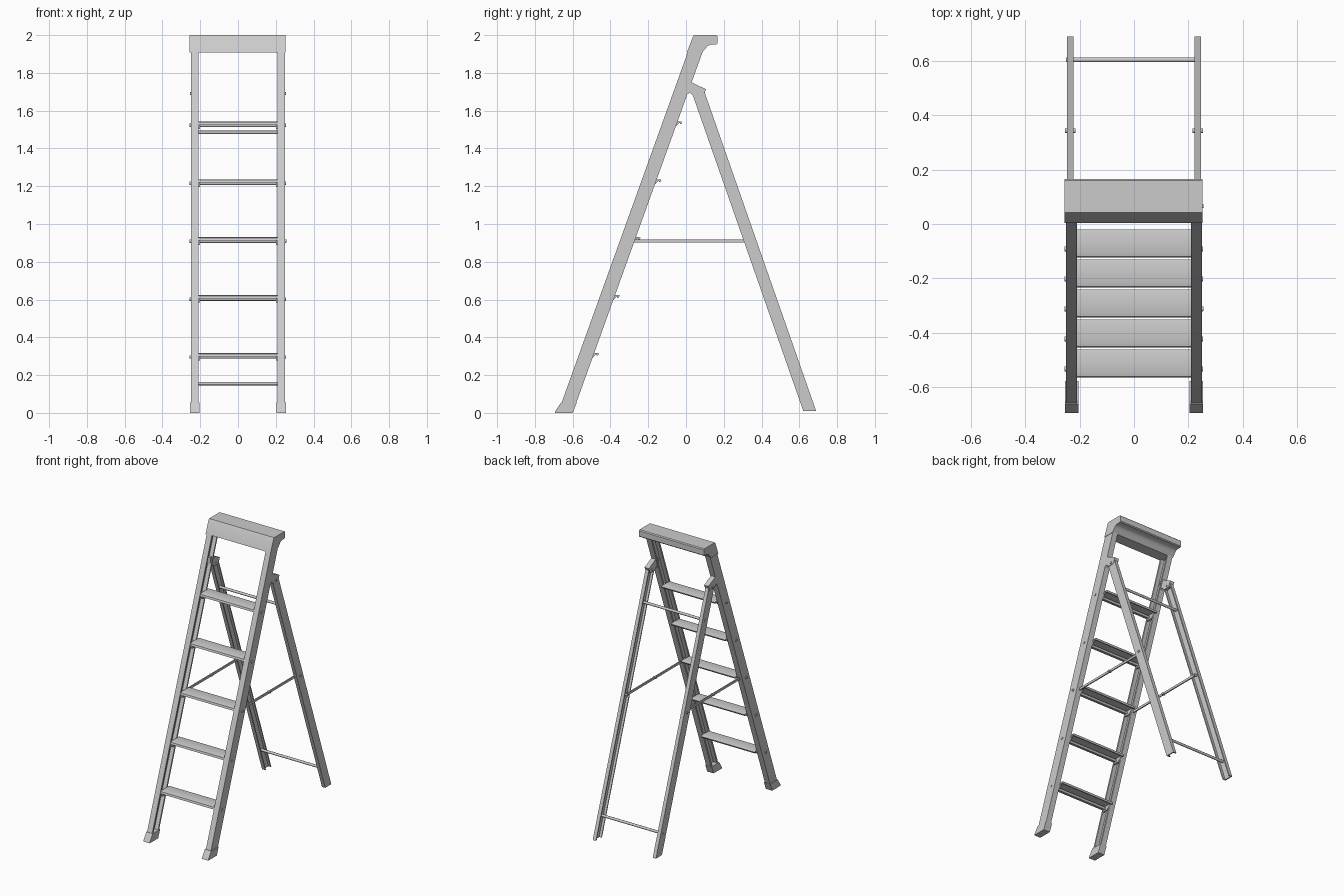
import bpy
import bmesh
from mathutils import Vector

cube = bpy.data.objects.get("Cube")
if cube:
    bpy.data.objects.remove(cube, do_unlink=True)

grey = bpy.data.materials.new("light_grey")
grey.use_nodes = True
grey.diffuse_color = (0.6, 0.6, 0.6, 1)
grey.node_tree.nodes["Principled BSDF"].inputs["Base Color"].default_value = (0.6, 0.6, 0.6, 1)


def finish(name, bm):
    bmesh.ops.recalc_face_normals(bm, faces=bm.faces)
    mesh = bpy.data.meshes.new(name)
    bm.to_mesh(mesh)
    bm.free()
    mesh.materials.append(grey)
    obj = bpy.data.objects.new(name, mesh)
    bpy.context.collection.objects.link(obj)
    bpy.ops.object.select_all(action='DESELECT')
    obj.select_set(True)
    bpy.context.view_layer.objects.active = obj
    bpy.ops.object.shade_smooth_by_angle(angle=0.6)
    return obj


def loft(name, start, end):
    """Join two matching outlines into a closed solid."""
    bm = bmesh.new()
    a = [bm.verts.new(p) for p in start]
    b = [bm.verts.new(p) for p in end]
    bm.faces.new(a)
    bm.faces.new(b[::-1])
    for i in range(len(a)):
        j = (i + 1) % len(a)
        bm.faces.new((a[i], b[i], b[j], a[j]))
    return finish(name, bm)


def extrude_x(name, profile, x0, x1):
    return loft(name, [(x0, y, z) for y, z in profile], [(x1, y, z) for y, z in profile])


def rod(name, x0, x1, y, z, radius):
    bm = bmesh.new()
    bmesh.ops.create_cone(bm, cap_ends=True, segments=12, radius1=radius,
                          radius2=radius, depth=abs(x1 - x0))
    for v in bm.verts:
        v.co = Vector(((x0 + x1) / 2 + v.co.z, y + v.co.x, z + v.co.y))
    return finish(name, bm)


def channel(name, side, inner, outer, wall, bottom, top, width):
    """Sloping C-section opening inward; bottom and top are (front y, z)."""
    outline = [(inner, 0), (outer, 0), (outer, width), (inner, width),
               (inner, width - wall), (outer - wall, width - wall),
               (outer - wall, wall), (inner, wall)]
    ends = [[(side * x, y0 + d, z) for x, d in outline] for y0, z in (bottom, top)]
    return loft(name, *ends)


def rail_y(z):
    return -0.66 + (z - 0.05) * 0.36


def leg_y(z):
    return 0.655 - (z - 0.01) * 0.35


# Side parts
for side, word in ((1, "left"), (-1, "right")):
    channel(f"front_rail_{word}", side, 0.21, 0.25, 0.012,
            (rail_y(0.03), 0.03), (rail_y(1.94), 1.94), 0.078)
    channel(f"rear_leg_{word}", side, 0.222, 0.247, 0.008,
            (leg_y(0.01) - 0.034, 0.01), (leg_y(1.7) - 0.034, 1.7), 0.068)
    # foot with a wider sole
    extrude_x(f"foot_{word}", [(-0.695, 0), (-0.6, 0), (-0.578, 0.055),
                               (-0.662, 0.055), (-0.69, 0.012)], side * 0.204, side * 0.254)
    # hinge bracket behind the rail
    extrude_x(f"hinge_bracket_{word}",
              [(0.0, 1.68), (0.02, 1.695), (0.045, 1.672), (0.09, 1.675),
               (0.106, 1.713), (0.03, 1.75), (0.0, 1.75)], side * 0.216, side * 0.25)
    rod(f"hinge_bolt_{word}", side * 0.212, side * 0.255, 0.066, 1.69, 0.008)
    # folding spreader with its pins
    for half, a, b in (("front", -0.315, 0.03), ("rear", 0.02, 0.345)):
        extrude_x(f"spreader_{half}_{word}", [(a, 0.902), (b, 0.902), (b, 0.918), (a, 0.918)],
                  side * 0.222, side * 0.23)
    for pin, y, end in (("front", -0.312, 0.256), ("middle", 0.025, 0.236), ("rear", 0.343, 0.253)):
        rod(f"spreader_pin_{pin}_{word}", side * 0.216, side * end, y, 0.91, 0.008)

# Treads: thin plate with turned-down lips and a tie rod beneath
for i in range(5):
    z = 0.317 + 0.3065 * i
    y = rail_y(z) - 0.001
    extrude_x(f"tread_{i + 1}",
              [(y, z - 0.018), (y + 0.004, z - 0.004), (y + 0.02, z), (y + 0.095, z),
               (y + 0.104, z - 0.003), (y + 0.098, z - 0.014), (y + 0.09, z - 0.014),
               (y + 0.092, z - 0.008), (y + 0.012, z - 0.008), (y + 0.007, z - 0.018)],
              -0.213, 0.209)
    rod(f"tie_rod_{i + 1}", -0.256, 0.254, rail_y(z - 0.02) + 0.038, z - 0.021, 0.009)
    # gusset under each tread end
    for side, word in ((1, "left"), (-1, "right")):
        extrude_x(f"gusset_{i + 1}_{word}",
                  [(y + 0.015, z - 0.006), (y + 0.09, z - 0.006),
                   (y + 0.055, z - 0.04), (y + 0.01, z - 0.04)], side * 0.202, side * 0.212)

# Cross rods between the rear legs
for name, z in (("lower", 0.155), ("upper", 1.485)):
    rod(f"rear_cross_rod_{name}", -0.25, 0.246, leg_y(z), z, 0.009)

# Top cap with a hollowed rear underside
extrude_x("top_cap", [(0.004, 1.907), (0.036, 1.99), (0.043, 2.0), (0.16, 2.0),
                      (0.166, 1.994), (0.166, 1.956), (0.16, 1.95), (0.13, 1.949),
                      (0.115, 1.943), (0.104, 1.93), (0.085, 1.907)], -0.256, 0.252)
